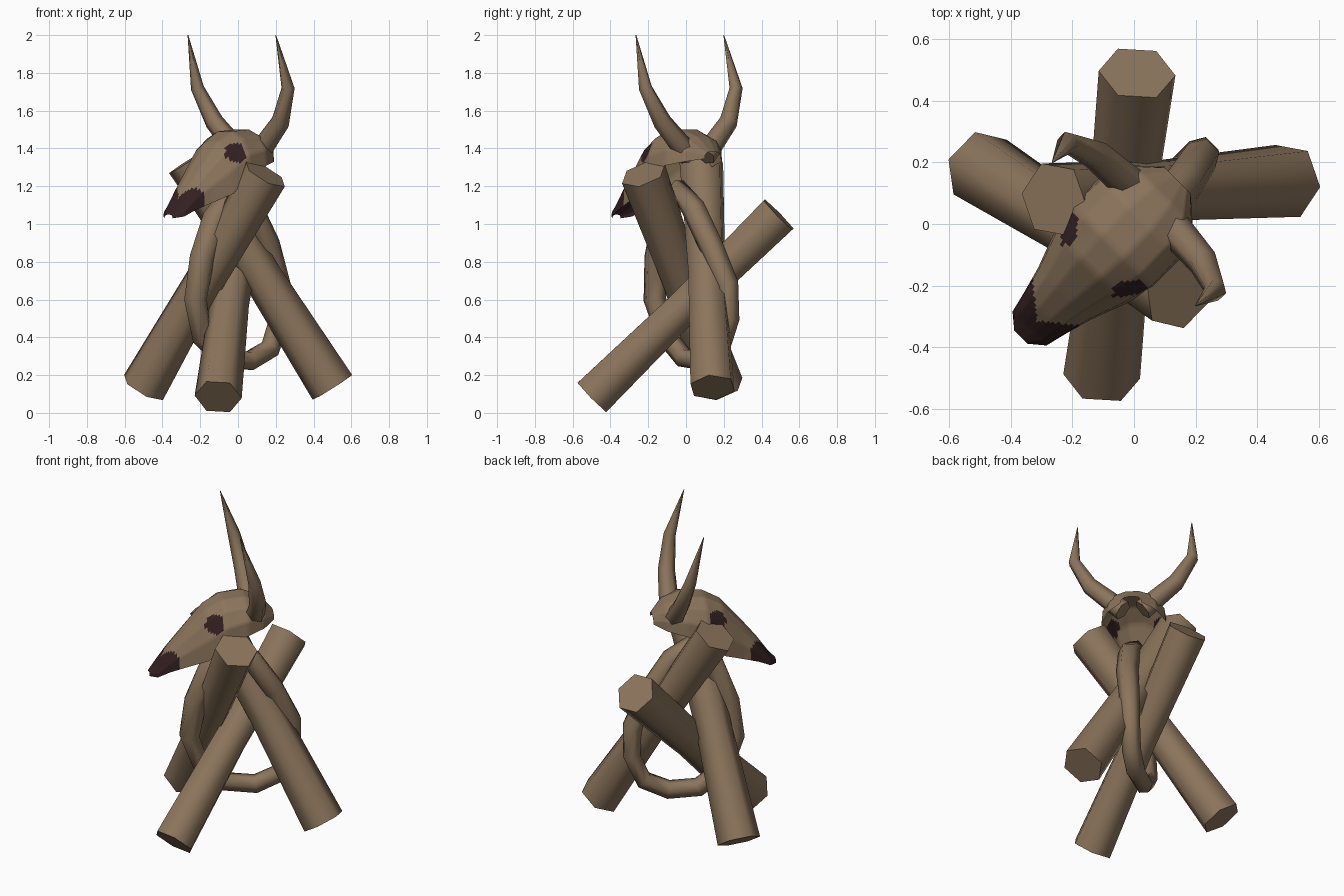
import bpy, math
from mathutils import Vector

if "Cube" in bpy.data.objects:
    bpy.data.objects.remove(bpy.data.objects["Cube"])


def material(name, rgb):
    m = bpy.data.materials.new(name)
    m.diffuse_color = (*rgb, 1)
    m.use_nodes = True
    m.node_tree.nodes["Principled BSDF"].inputs["Base Color"].default_value = m.diffuse_color
    return m


BROWN = material("weathered brown", (0.262, 0.178, 0.107))
DARK = material("dark hollow", (0.034, 0.0144, 0.016))


def make(name, verts, faces, angle):
    me = bpy.data.meshes.new(name)
    me.from_pydata([tuple(v) for v in verts], [], faces)
    me.materials.append(BROWN)
    me.materials.append(DARK)
    me.update()
    ob = bpy.data.objects.new(name, me)
    bpy.context.collection.objects.link(ob)
    bpy.ops.object.select_all(action='DESELECT')
    ob.select_set(True)
    bpy.context.view_layer.objects.active = ob
    bpy.ops.object.shade_smooth_by_angle(angle=math.radians(angle))
    return ob


def tube(name, pts, radii, sides, ref, closed=False, angle=65):
    """Sweep a polygon along a path; one corner points along ref."""
    pts = [Vector(p) for p in pts]
    n, ref = len(pts), Vector(ref)
    verts, faces = [], []
    for i, p in enumerate(pts):
        if closed:
            t = pts[(i + 1) % n] - pts[i - 1]
        else:
            t = pts[min(i + 1, n - 1)] - pts[max(i - 1, 0)]
        t.normalize()
        u = (ref - t * ref.dot(t)).normalized()
        v = t.cross(u)
        for k in range(sides):
            a = 2 * math.pi * k / sides
            verts.append(p + (u * math.cos(a) + v * math.sin(a)) * radii[i])
    for i in range(n if closed else n - 1):
        j = (i + 1) % n
        for k in range(sides):
            l = (k + 1) % sides
            faces.append((i * sides + k, i * sides + l, j * sides + l, j * sides + k))
    if not closed:
        faces.append(tuple(reversed(range(sides))))
        faces.append(tuple(range((n - 1) * sides, n * sides)))
    return make(name, verts, faces, angle)


# Three crossed logs, slightly waisted in the middle
LOGS = [
    ("left_log", (-0.50, 0.185, 0.135), (0.145, -0.225, 1.265), (-0.105, 0.025, 0.07)),
    ("right_log", (0.50, 0.14, 0.135), (-0.26, 0.08, 1.335), (0.04, -0.12, 0.023)),
    ("front_log", (-0.105, -0.495, 0.085), (0.01, 0.49, 1.05), (1, 0, 0)),
]
for name, a, b, ref in LOGS:
    mid = (Vector(a) + Vector(b)) / 2
    tube(name, [a, mid, b], [0.125, 0.105, 0.125], 6, ref)

# Rope loop hanging over the crossing
LOOP = [(-0.02, -0.03, 1.18), (-0.12, -0.11, 1.03), (-0.19, -0.155, 0.82),
        (-0.225, -0.165, 0.60), (-0.19, -0.10, 0.40), (-0.08, -0.01, 0.29),
        (0.06, 0.09, 0.275), (0.17, 0.18, 0.34), (0.22, 0.23, 0.50),
        (0.22, 0.22, 0.68), (0.16, 0.13, 0.89), (0.07, 0.04, 1.08)]
tube("rope_loop", LOOP, [0.06, 0.07, 0.068, 0.062, 0.055, 0.055,
                         0.055, 0.055, 0.055, 0.06, 0.065, 0.065],
     6, (1, -1, 0), closed=True)

# Horns, mirrored across the head's diagonal axis (x and y swapped)
HORN = [(0.10, 0.02, 1.36), (0.225, -0.125, 1.54), (0.265, -0.215, 1.72), (0.20, -0.265, 2.0)]
for name, pts in (("right_horn", HORN), ("left_horn", [(y, x, z) for x, y, z in HORN])):
    tube(name, pts, [0.06, 0.05, 0.036, 0.002], 6, (1, 1, 0))

# Skull: open shell of arches; forward, half width, top height, rim height
STATIONS = [(-0.20, 0.06, 1.385, 1.345), (-0.13, 0.14, 1.46, 1.33), (-0.03, 0.185, 1.5, 1.31),
            (0.10, 0.19, 1.49, 1.26), (0.20, 0.165, 1.435, 1.16), (0.32, 0.12, 1.30, 1.11),
            (0.41, 0.095, 1.19, 1.075), (0.48, 0.078, 1.09, 1.04), (0.52, 0.03, 1.05, 1.03)]
ARCH = [(1, 0), (0.96, 0.45), (0.70, 0.83), (0.28, 1.0)]
ARCH = ARCH + [(-s, h) for s, h in reversed(ARCH)]
SUB = 7


def refine(rows):
    """Split every straight span so that painted patches can follow it."""
    out = []
    for a, b in zip(rows, rows[1:]):
        out += [tuple(p + (q - p) * i / SUB for p, q in zip(a, b)) for i in range(SUB)]
    return out + [rows[-1]]


stations, arch = refine(STATIONS), refine(ARCH)
R2 = math.sqrt(2)
verts = []
for f, w, top, rim in stations:
    for s, h in arch:
        verts.append(((-f + s * w) / R2, (-f - s * w) / R2, rim + (top - rim) * h))
m = len(arch)
faces = [(i * m + k, i * m + k + 1, (i + 1) * m + k + 1, (i + 1) * m + k)
         for i in range(len(stations) - 1) for k in range(m - 1)]
skull = make("skull", verts, faces, 50)

# Dark eye sockets and nose hollows
EYES = [Vector((-0.015, -0.205, 1.375)), Vector((-0.205, -0.015, 1.375))]
for p in skull.data.polygons:
    c = p.center
    f, s = (-c.x - c.y) / R2, abs(c.x - c.y) / R2
    eye = any((c - e).length < 0.058 for e in EYES)
    nose = f > 0.445 - 0.8 * s
    if eye or nose:
        p.material_index = 1
